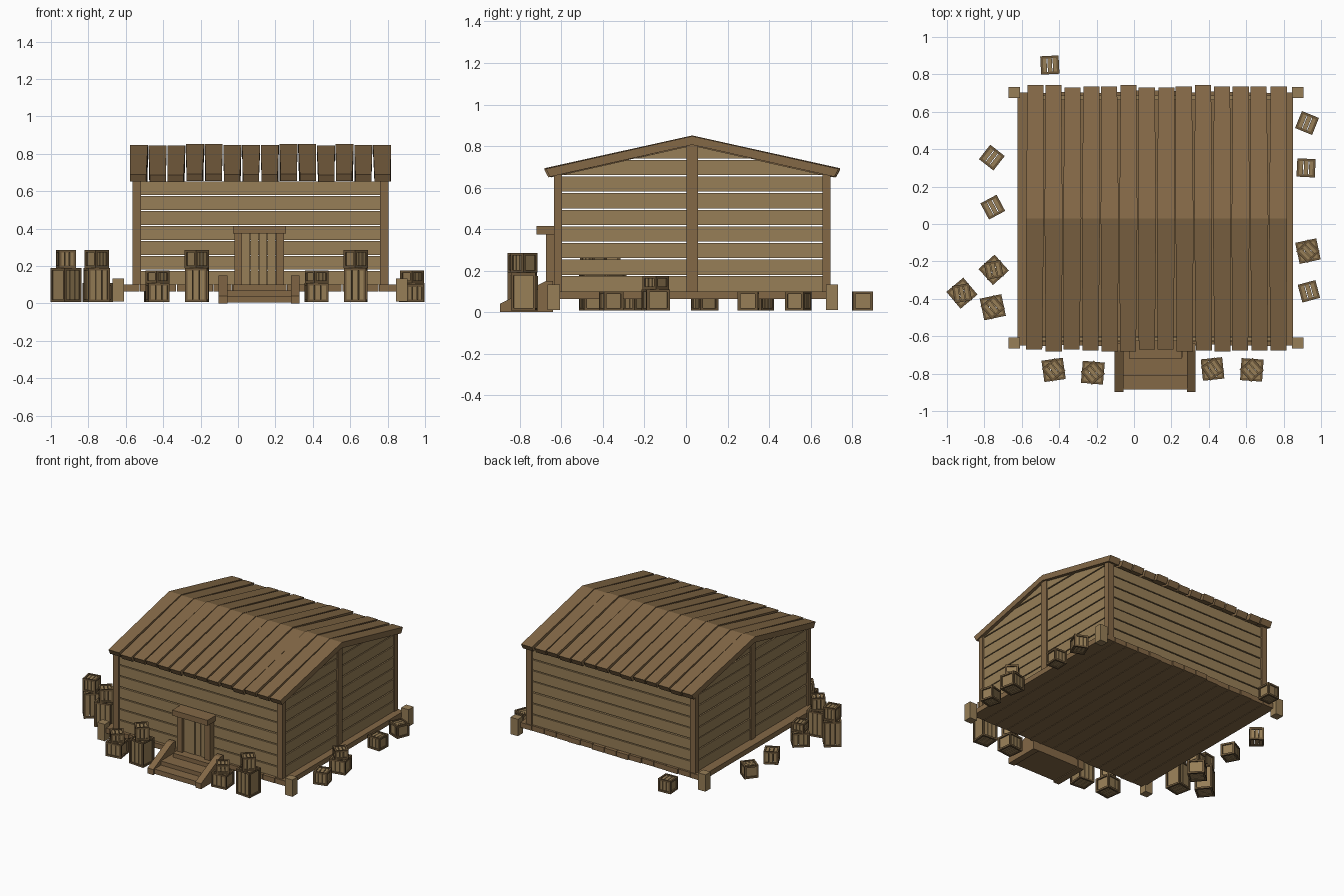
import bpy, math, random
from mathutils import Matrix, Vector

if "Cube" in bpy.data.objects:
    bpy.data.objects.remove(bpy.data.objects["Cube"])

random.seed(4)
CX, CY = 0.12, 0.03          # centre of the hut


def mat(name, rgb):
    m = bpy.data.materials.new(name)
    m.diffuse_color = (*rgb, 1)
    m.use_nodes = True
    m.node_tree.nodes["Principled BSDF"].inputs["Base Color"].default_value = m.diffuse_color
    return m


WALL = mat("light_wood", (0.31, 0.21, 0.095))
TRIM = mat("brown_wood", (0.23, 0.14, 0.062))
DARK = mat("dark_wood", (0.15, 0.095, 0.042))


class Part:
    """Collects prisms and boxes into one mesh object."""

    def __init__(self, name, material):
        self.name, self.material = name, material
        self.v, self.f = [], []

    def prism(self, a, b):
        n, k = len(a), len(self.v)
        self.v += [tuple(p) for p in a] + [tuple(p) for p in b]
        self.f.append([k + i for i in range(n)][::-1])
        self.f.append([k + n + i for i in range(n)])
        for i in range(n):
            j = (i + 1) % n
            self.f.append([k + i, k + j, k + n + j, k + n + i])

    def yz(self, pts, x0, x1):
        self.prism([(x0, y, z) for y, z in pts], [(x1, y, z) for y, z in pts])

    def box(self, x0, x1, y0, y1, z0, z1, m=Matrix()):
        self.prism(*[[m @ Vector(p) for p in ((x0, y0, z), (x1, y0, z), (x1, y1, z), (x0, y1, z))]
                     for z in (z0, z1)])

    def build(self):
        me = bpy.data.meshes.new(self.name)
        me.from_pydata(self.v, [], self.f)
        me.materials.append(self.material)
        ob = bpy.data.objects.new(self.name, me)
        bpy.context.collection.objects.link(ob)
        bpy.context.view_layer.objects.active = ob
        ob.select_set(True)
        bpy.ops.object.mode_set(mode='EDIT')
        bpy.ops.mesh.select_all(action='SELECT')
        bpy.ops.mesh.normals_make_consistent(inside=False)
        bpy.ops.object.mode_set(mode='OBJECT')
        ob.select_set(False)


# Floor planks running front to back
p = Part("floor_planks", TRIM)
n, w = 15, 1.475 / 15
for i in range(n):
    x = -0.622 + i * w
    j = random.uniform(-0.008, 0.008)
    p.box(x, x + w - 0.004, -0.645 + j, 0.708 + j, 0.063, 0.1)
p.build()

# Stubby foundation posts at the floor corners
p = Part("foundation_posts", WALL)
for x in (-0.64, 0.875):
    for y in (-0.637, 0.704):
        p.box(x - 0.03, x + 0.03, y - 0.029, y + 0.029, 0.01, 0.133)
p.build()

# Corner posts and gable centre posts
p = Part("wall_posts", TRIM)
for s in (-1, 1):
    x = CX + s * 0.662
    for t in (-1, 1):
        y = CY + t * 0.647
        p.box(x - 0.023, x + 0.023, y - 0.02, y + 0.02, 0.1, 0.675)
    p.box(x - 0.023, x + 0.023, CY - 0.027, CY + 0.027, 0.1, 0.805)
p.build()

# Front and back wall boards
p = Part("long_wall_boards", WALL)
for t in (-1, 1):
    for k in range(7):
        y = CY + t * (0.645 + random.uniform(-0.002, 0.002))
        z = 0.1 + 0.08 * k
        p.box(CX - 0.65, CX + 0.65, y - 0.011, y + 0.011, z, z + 0.073)
p.build()

# Gable boards, cut to the roof slope
p = Part("gable_boards", WALL)


def half(z):
    return max(0.002, min(0.64, (0.803 - z) / 0.225))


for s in (-1, 1):
    for k in range(9):
        z0 = 0.1 + 0.08 * k
        z1 = min(z0 + 0.073, 0.803)
        zs = [z0, z1]
        if z0 < 0.659 < z1:
            zs.insert(1, 0.659)
        pts = [(CY + half(z), z) for z in zs] + [(CY - half(z), z) for z in zs[::-1]]
        x = CX + s * (0.665 + random.uniform(-0.002, 0.002))
        p.yz(pts, x - 0.011, x + 0.011)
p.build()

# Roof planks bent over the ridge, slightly uneven at the eaves
p = Part("roof_planks", TRIM)
for i in range(14):
    x0 = CX - 0.7 + i * 0.1
    dz = random.choice((0, 0.003, -0.003))
    for t in (-1, 1):
        e = random.choice((-0.004, 0, 0.008))
        d = random.uniform(-0.004, 0.004)
        prof = [(0, 0.848, 0), (0.705 + e, 0.690, 1), (0.685 + e, 0.652, 1), (0, 0.806, 0)]
        a = [(x0 + 0.002 + (0.005 + d) * k, CY + t * y, z + dz) for y, z, k in prof]
        b = [(x0 + 0.098 - (0.005 - d) * k, CY + t * y, z + dz) for y, z, k in prof]
        p.prism(a, b)
p.build()

# Door frame with a deep lintel
p = Part("door_frame", TRIM)
p.box(-0.027, 0.257, -0.72, -0.62, 0.375, 0.415)
for x in (-0.02, 0.203):
    p.box(x, x + 0.042, -0.675, -0.62, 0.1, 0.375)
p.build()

# Door boards
p = Part("door_boards", WALL)
for i in range(4):
    x = 0.022 + i * 0.0455
    p.box(x, x + 0.041, -0.652 - 0.003 * (i % 2), -0.62, 0.1, 0.375)
p.build()

# Steps
p = Part("steps", TRIM)
for x0, x1, y, z0, z1 in ((-0.055, 0.285, -0.885, 0.005, 0.04),
                          (-0.055, 0.285, -0.81, 0.038, 0.07),
                          (-0.025, 0.26, -0.715, 0.068, 0.1)):
    p.box(x0, x1, y, -0.645, z0, z1)
p.build()

# Sloping side boards of the steps
p = Part("step_side_boards", TRIM)
for x in (-0.103, 0.283):
    p.yz([(-0.897, 0), (-0.64, 0), (-0.64, 0.15), (-0.675, 0.15), (-0.897, 0.04)], x, x + 0.047)
p.build()


# Crates: a frame of edge beams around slatted panels
def crate(frame, panel, x, y, z, w, h, deg):
    m = Matrix.Translation((x, y, z)) @ Matrix.Rotation(math.radians(deg), 4, 'Z')
    a, b = w / 2, 0.013
    c = a - b
    for s in (-1, 1):
        for t in (-1, 1):
            u, v = s * (a - b / 2), t * (a - b / 2)
            frame.box(u - b / 2, u + b / 2, v - b / 2, v + b / 2, 0, h, m)
        for q in (0, h - b):
            u = s * (a - b / 2)
            frame.box(-c, c, u - b / 2, u + b / 2, q, q + b, m)
            frame.box(u - b / 2, u + b / 2, -c, c, q, q + b, m)
    d, g = a - 0.007, 0.002
    step = 2 * d / 3
    for i in range(3):
        panel.box(-d + i * step + g, -d + (i + 1) * step - g, -d, d, 0.006, h - 0.006, m)


# x, y, turn, kind (0 single, 1 low stack, 2 tall stack), turn of the top crate
CRATES = [(-0.43, -0.78, 8, 1, 40), (-0.22, -0.795, -5, 2, 40),
          (0.42, -0.775, 6, 1, 35), (0.63, -0.78, -4, 2, 42),
          (-0.75, -0.245, 42, 1, 12), (-0.92, -0.37, 40, 2, 10),
          (-0.755, -0.445, 12, 2, 40), (-0.755, 0.09, 28, 0, 0),
          (-0.76, 0.355, -38, 0, 0), (-0.45, 0.85, 3, 0, 0),
          (0.925, 0.54, -22, 0, 0), (0.92, 0.30, -3, 0, 0),
          (0.93, -0.145, 12, 1, 45), (0.935, -0.36, 15, 0, 0)]
frame, panel = Part("crate_frames", DARK), Part("crate_panels", WALL)
for x, y, deg, kind, top in CRATES:
    if kind == 0:
        crate(frame, panel, x, y, 0.008, 0.098, 0.092, deg)
    elif kind == 1:
        crate(frame, panel, x, y, 0.008, 0.115, 0.102, deg)
        crate(frame, panel, x, y, 0.11, 0.09, 0.065, top)
    else:
        crate(frame, panel, x, y, 0.008, 0.118, 0.182, deg)
        crate(frame, panel, x, y, 0.19, 0.092, 0.095, top)
frame.build()
panel.build()
